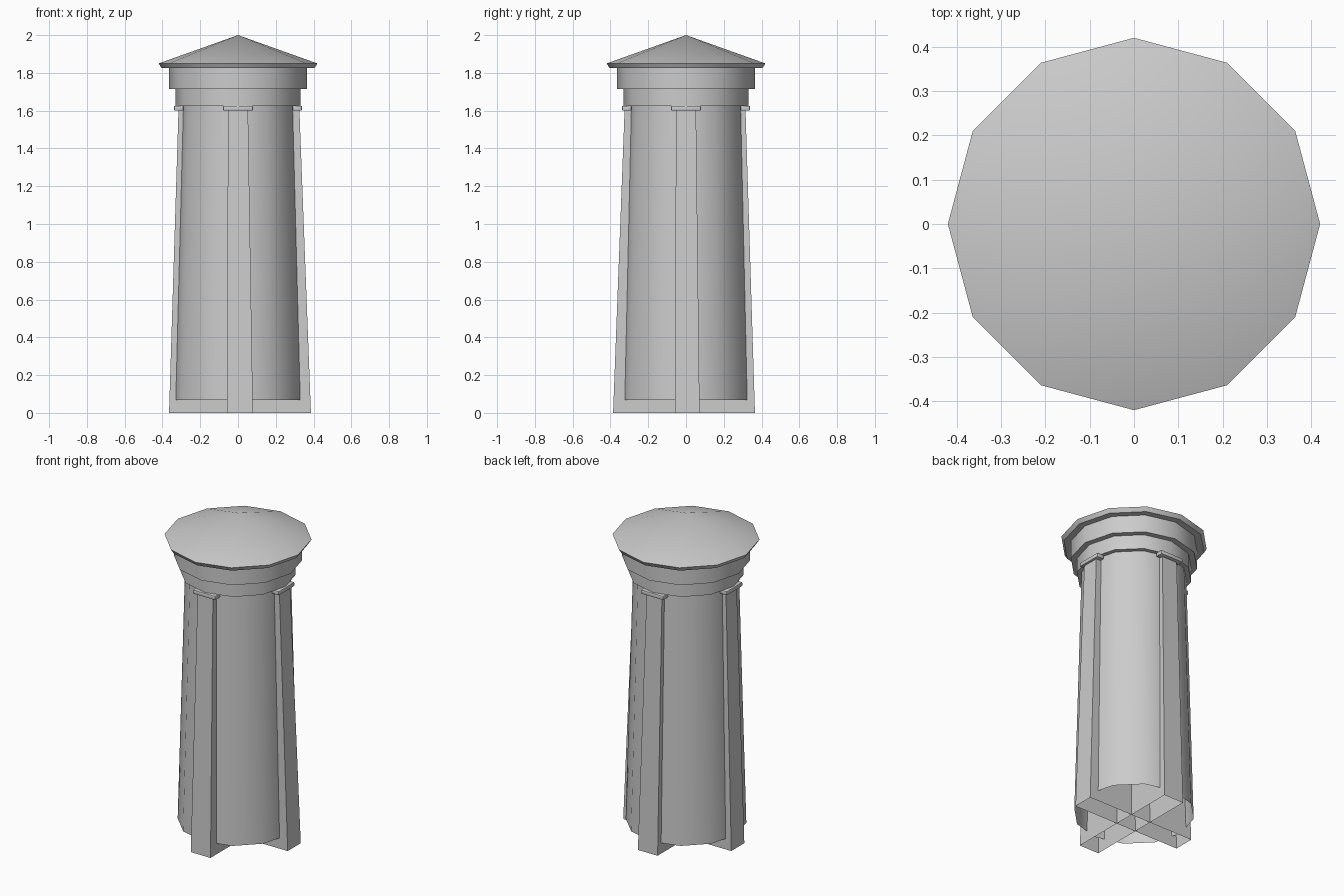
import bpy, bmesh, math
from math import cos, sin, pi

if "Cube" in bpy.data.objects:
    bpy.data.objects.remove(bpy.data.objects["Cube"])

SIDES = 12


def add_object(name, bm, smooth=True):
    bmesh.ops.recalc_face_normals(bm, faces=bm.faces[:])
    me = bpy.data.meshes.new(name)
    bm.to_mesh(me)
    bm.free()
    ob = bpy.data.objects.new(name, me)
    bpy.context.collection.objects.link(ob)
    if smooth:
        bpy.ops.object.select_all(action='DESELECT')
        ob.select_set(True)
        bpy.context.view_layer.objects.active = ob
        bpy.ops.object.shade_smooth_by_angle(angle=math.radians(35))
    return ob


def lathe(name, profile):
    """Twelve-sided turned surface from (radius, z) points; radius 0 makes a tip."""
    bm = bmesh.new()
    rings = []
    for r, z in profile:
        n = SIDES if r > 0 else 1
        rings.append([bm.verts.new((r * cos(2 * pi * i / SIDES), r * sin(2 * pi * i / SIDES), z))
                      for i in range(n)])
    for a, b in zip(rings, rings[1:]):
        for i in range(SIDES):
            j = (i + 1) % SIDES
            if len(b) == 1:
                bm.faces.new((a[i], a[j], b[0]))
            else:
                bm.faces.new((a[i], a[j], b[j], b[i]))
    return add_object(name, bm)


def slab(name, bottom, top, height):
    """Tapered upright slab, open underneath; extents are (x0, x1, y0, y1)."""
    bm = bmesh.new()
    lo, hi = [[bm.verts.new(p) for p in ((x0, y0, z), (x1, y0, z), (x1, y1, z), (x0, y1, z))]
              for (x0, x1, y0, y1), z in ((bottom, 0), (top, height))]
    for i in range(4):
        j = (i + 1) % 4
        bm.faces.new((lo[i], lo[j], hi[j], hi[i]))
    bm.faces.new(hi)
    return add_object(name, bm, False)


# Tapered tower wall, open at the bottom
lathe("tower_wall", [(0.345, 0.067), (0.303, 1.63)])

# Two stepped bands under the roof
lathe("lower_band", [(0.29, 1.625), (0.33, 1.625), (0.33, 1.715)])
lathe("upper_band", [(0.32, 1.715), (0.365, 1.715), (0.365, 1.827)])

# Roof with a slanted eave
lathe("roof", [(0.35, 1.825), (0.405, 1.825), (0.42, 1.85), (0, 2.0)])

# Crossed slabs whose ends form the four pilasters
slab("side_pilasters", (-0.365, 0.386, -0.058, 0.072), (-0.315, 0.325, -0.053, 0.053), 1.605)
slab("front_back_pilasters", (-0.058, 0.079, -0.386, 0.365), (-0.053, 0.053, -0.325, 0.315), 1.605)

# Rounded cap on top of each pilaster
for k, side in enumerate(("right", "back", "left", "front")):
    bm = bmesh.new()
    bmesh.ops.create_cube(bm, size=1)
    bmesh.ops.scale(bm, vec=(0.05, 0.158, 0.026), verts=bm.verts)
    bmesh.ops.bevel(bm, geom=bm.edges[:], offset=0.006, segments=2, profile=0.5, affect='EDGES')
    cap = add_object(side + "_pilaster_cap", bm)
    a = k * pi / 2
    cap.location = (0.314 * cos(a), 0.314 * sin(a), 1.613)
    cap.rotation_euler.z = a
